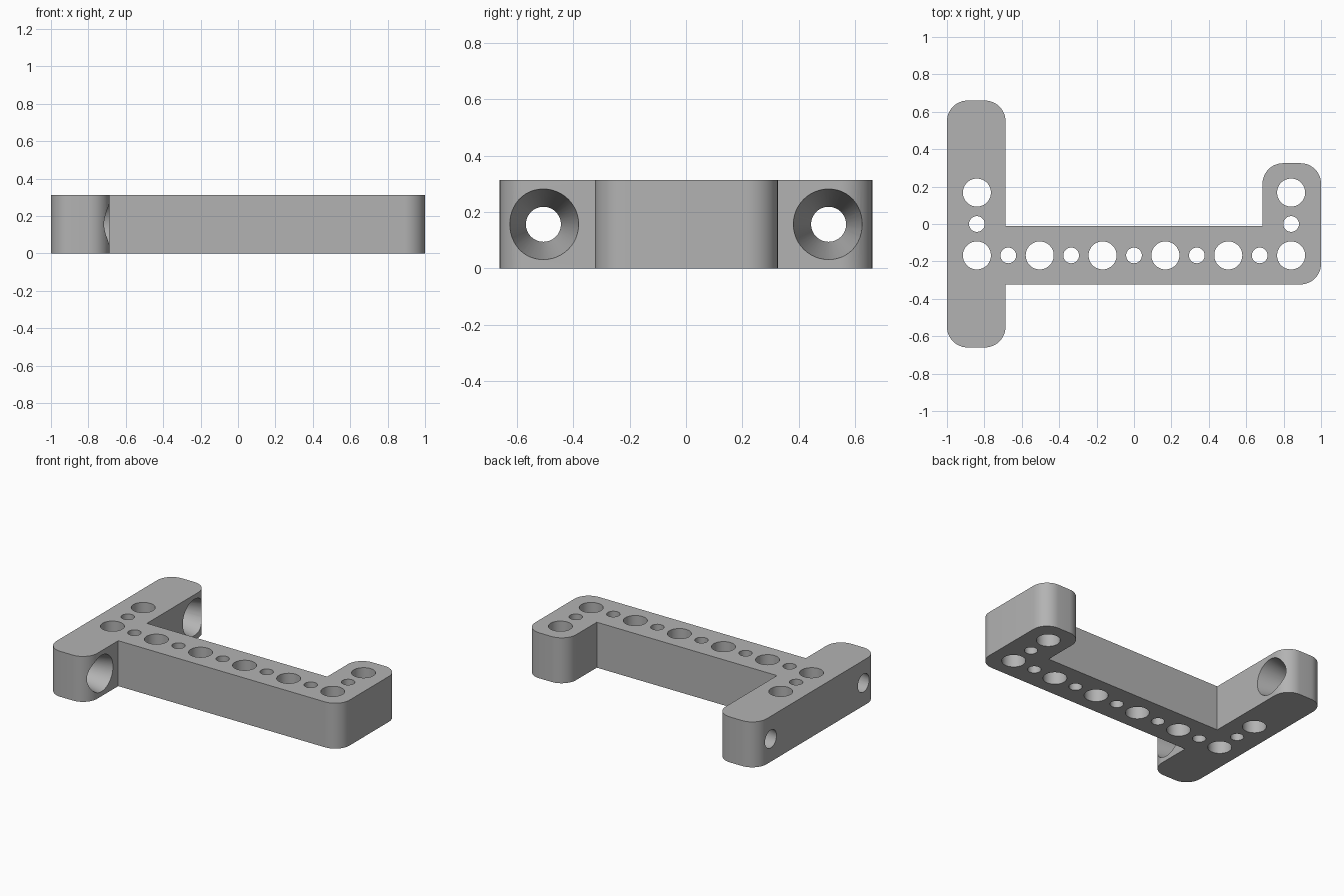
import bpy, bmesh, math
from mathutils import Matrix, Vector

if "Cube" in bpy.data.objects:
    bpy.data.objects.remove(bpy.data.objects["Cube"])

HEIGHT = 0.313
PITCH = 0.168
ROUND = 0.11


def new_object(name, bm):
    bmesh.ops.recalc_face_normals(bm, faces=bm.faces)
    mesh = bpy.data.meshes.new(name)
    bm.to_mesh(mesh)
    bm.free()
    obj = bpy.data.objects.new(name, mesh)
    bpy.context.collection.objects.link(obj)
    return obj


def rounded(corners, radius, steps=12):
    """Outline points; corners flagged True become quarter arcs."""
    points = []
    for i, (x, y, soft) in enumerate(corners):
        here = Vector((x, y))
        if not soft:
            points.append(here)
            continue
        before = (Vector(corners[i - 1][:2]) - here).normalized() * radius
        after = (Vector(corners[(i + 1) % len(corners)][:2]) - here).normalized() * radius
        for s in range(steps + 1):
            a = s / steps * math.pi / 2
            points.append(here + before * (1 - math.sin(a)) + after * (1 - math.cos(a)))
    return points


# Bracket body: crossbar with a long left arm and a short right arm
corners = [
    (-1, -0.66, True), (-0.687, -0.66, True), (-0.687, -0.323, False),
    (1, -0.323, True), (1, 0.325, True), (0.687, 0.325, True),
    (0.687, -0.01, False), (-0.687, -0.01, False),
    (-0.687, 0.66, True), (-1, 0.66, True),
]
bm = bmesh.new()
base = bm.faces.new([bm.verts.new((p.x, p.y, 0)) for p in rounded(corners, ROUND)])
top = bmesh.ops.extrude_face_region(bm, geom=[base])["geom"]
bmesh.ops.translate(bm, vec=(0, 0, HEIGHT),
                    verts=[v for v in top if isinstance(v, bmesh.types.BMVert)])
bracket = new_object("bracket", bm)

# Cutters: vertical holes, alternating large and small
bm = bmesh.new()


def cut_cone(r1, r2, depth, matrix):
    bmesh.ops.create_cone(bm, cap_ends=True, segments=48, radius1=r1, radius2=r2,
                          depth=depth, matrix=matrix)


spots = [(i, -1) for i in range(-5, 6)] + [(s * 5, j) for s in (-1, 1) for j in (0, 1)]
for i, j in spots:
    r = 0.075 if (i + j) % 2 == 0 else 0.042
    cut_cone(r, r, 1, Matrix.Translation((i * PITCH, j * PITCH, HEIGHT / 2)))

# Tapered sideways holes through the long arm, wide on the inner side
taper = (0.125 - 0.062) / 0.313
for side in (-1, 1):
    place = Matrix.Translation((-0.8435, side * 0.505, HEIGHT / 2))
    extra = 0.05 * taper
    cut_cone(0.062 - extra, 0.125 + extra, 0.413,
             place @ Matrix.Rotation(math.pi / 2, 4, "Y"))
cutter = new_object("hole_cutter", bm)
cutter.hide_render = True

bpy.context.view_layer.objects.active = bracket
bracket.select_set(True)
cut = bracket.modifiers.new("holes", "BOOLEAN")
cut.object = cutter
cut.operation = "DIFFERENCE"
cut.solver = "EXACT"
bpy.ops.object.modifier_apply(modifier=cut.name)
bpy.data.objects.remove(cutter)

# Plain grey finish
grey = bpy.data.materials.new("grey")
grey.use_nodes = True
colour = (0.45, 0.45, 0.45, 1)
grey.diffuse_color = colour
grey.node_tree.nodes["Principled BSDF"].inputs["Base Color"].default_value = colour
bracket.data.materials.clear()
bracket.data.materials.append(grey)
bpy.ops.object.shade_smooth_by_angle(angle=math.radians(30))
